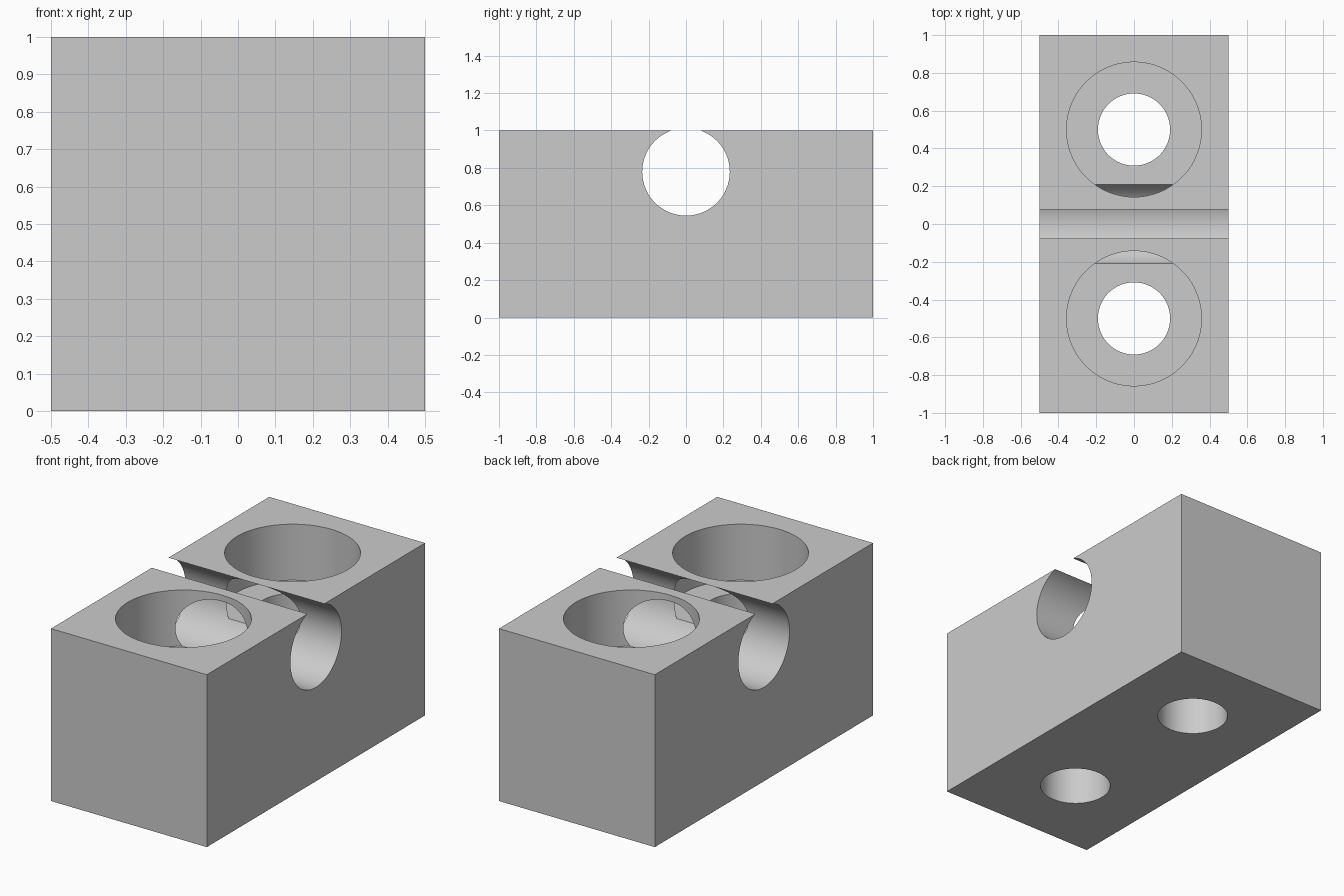
import bpy, math

if "Cube" in bpy.data.objects:
    bpy.data.objects.remove(bpy.data.objects["Cube"])

grey = bpy.data.materials.new("plain grey")
grey.diffuse_color = (0.6, 0.6, 0.6, 1)
grey.use_nodes = True
grey.node_tree.nodes["Principled BSDF"].inputs["Base Color"].default_value = grey.diffuse_color

# Solid block
bpy.ops.mesh.primitive_cube_add(size=1, location=(0, 0, 0.5))
block = bpy.context.object
block.name = "drilled_block"
block.scale = (1, 2, 1)
bpy.ops.object.transform_apply(location=True, scale=True)
block.data.materials.append(grey)


def drill(name, radius, depth, location, rotation=(0, 0, 0)):
    """Cut a round hole in the block and remove the cutter."""
    bpy.ops.mesh.primitive_cylinder_add(vertices=128, radius=radius, depth=depth,
                                        location=location, rotation=rotation)
    cutter = bpy.context.object
    cutter.name = name
    cutter.hide_render = True
    cutter.data.materials.append(grey)
    bpy.context.view_layer.objects.active = block
    mod = block.modifiers.new(name, 'BOOLEAN')
    mod.operation = 'DIFFERENCE'
    mod.solver = 'EXACT'
    mod.object = cutter
    bpy.ops.object.modifier_apply(modifier=name)
    bpy.data.objects.remove(cutter, do_unlink=True)


# Counterbored bolt holes, front and back
FLOOR = 0.675
for side, y in (("front", -0.5), ("back", 0.5)):
    drill(side + "_counterbore", 0.357, 1.0, (0, y, FLOOR + 0.5))
    drill(side + "_bolt_hole", 0.191, 2.0, (0, y, 0.5))

# Sideways bore that breaks out through the top
drill("cross_bore", 0.234, 2.0, (0, 0, 0.779), (0, math.pi / 2, 0))

# Smooth bore walls, sharp rims
bpy.ops.object.select_all(action='DESELECT')
block.select_set(True)
bpy.context.view_layer.objects.active = block
bpy.ops.object.shade_smooth_by_angle(angle=math.radians(30))
